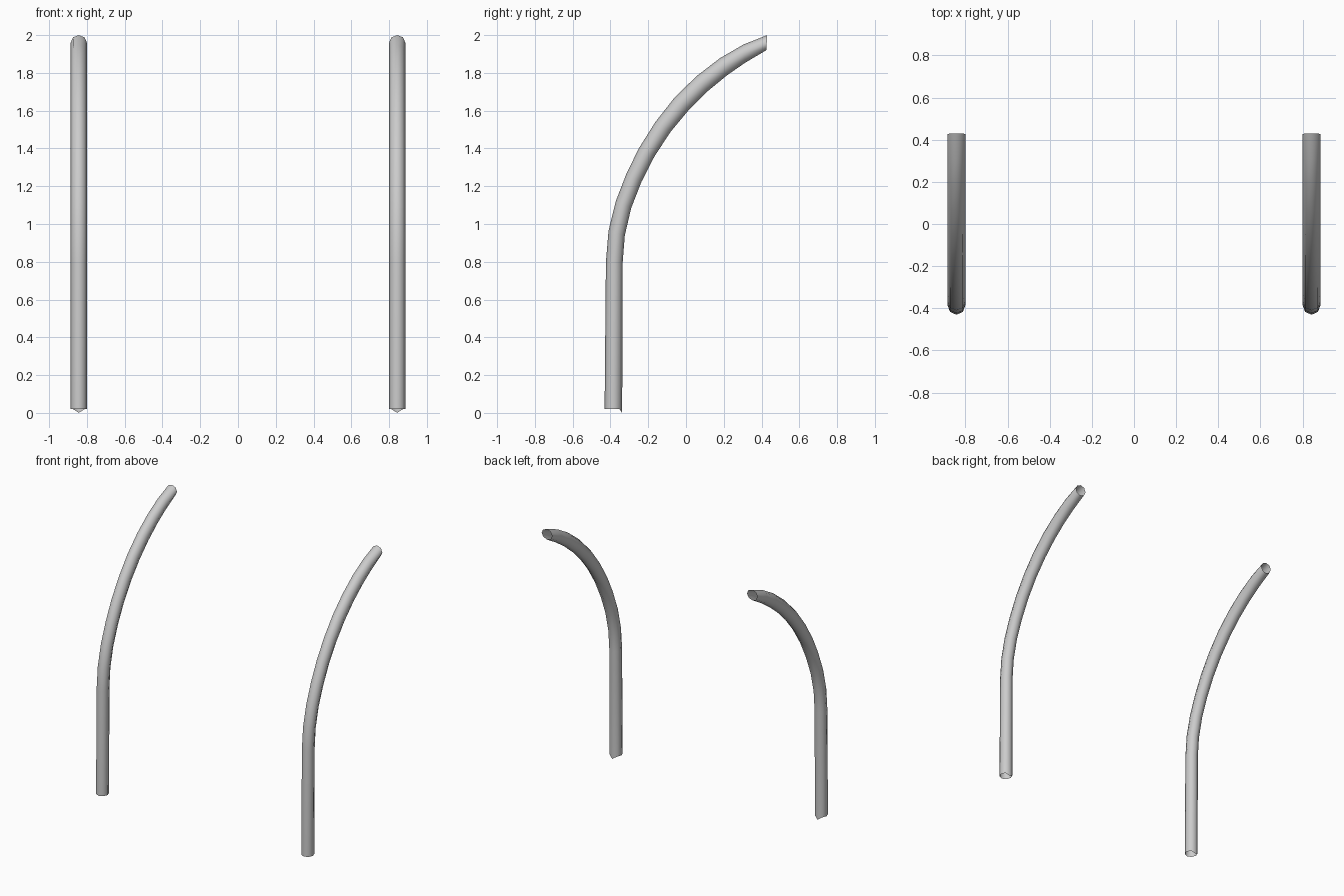
import bpy, bmesh, math
from mathutils import Vector

if "Cube" in bpy.data.objects:
    bpy.data.objects.remove(bpy.data.objects["Cube"])

SIDES, RADIUS, POST_X = 8, 0.043, 0.843

# outer and inner edge of the bent tube in the side (y, z) plane
outer = [(-0.431, 0.02), (-0.424, 0.80), (-0.41, 0.965), (-0.372, 1.12), (-0.316, 1.265),
         (-0.25, 1.40), (-0.162, 1.54), (-0.06, 1.67), (0.056, 1.783), (0.18, 1.878),
         (0.304, 1.95), (0.43, 2.0)]
inner = [(-0.338, 0.0), (-0.335, 0.80), (-0.324, 0.94), (-0.29, 1.085), (-0.236, 1.223),
         (-0.166, 1.36), (-0.08, 1.49), (0.016, 1.605), (0.117, 1.705), (0.218, 1.788),
         (0.315, 1.855), (0.425, 1.92)]


def bent_tube(name, cx):
    bm = bmesh.new()
    rings = []
    for i, (o, n) in enumerate(zip(outer, inner)):
        o, n = Vector((cx, *o)), Vector((cx, *n))
        mid, half = (o + n) / 2, (o - n) / 2
        ring = []
        for k in range(SIDES):
            a = math.tau * k / SIDES
            p = mid + half * math.cos(a) + Vector((RADIUS * math.sin(a), 0, 0))
            # foot is level except for the low point at the back
            if i == 0 and k != SIDES // 2:
                p.z = 0.02
            ring.append(bm.verts.new(p))
        rings.append(ring)
    # open-ended wall
    for a, b in zip(rings, rings[1:]):
        for k in range(SIDES):
            j = (k + 1) % SIDES
            bm.faces.new((a[k], a[j], b[j], b[k]))
    bmesh.ops.recalc_face_normals(bm, faces=bm.faces)
    for f in bm.faces:
        f.smooth = True
    me = bpy.data.meshes.new(name)
    bm.to_mesh(me)
    bm.free()
    ob = bpy.data.objects.new(name, me)
    bpy.context.collection.objects.link(ob)
    return ob


# left and right posts
for name, side in (("left_bent_post", -1), ("right_bent_post", 1)):
    bent_tube(name, side * POST_X)
